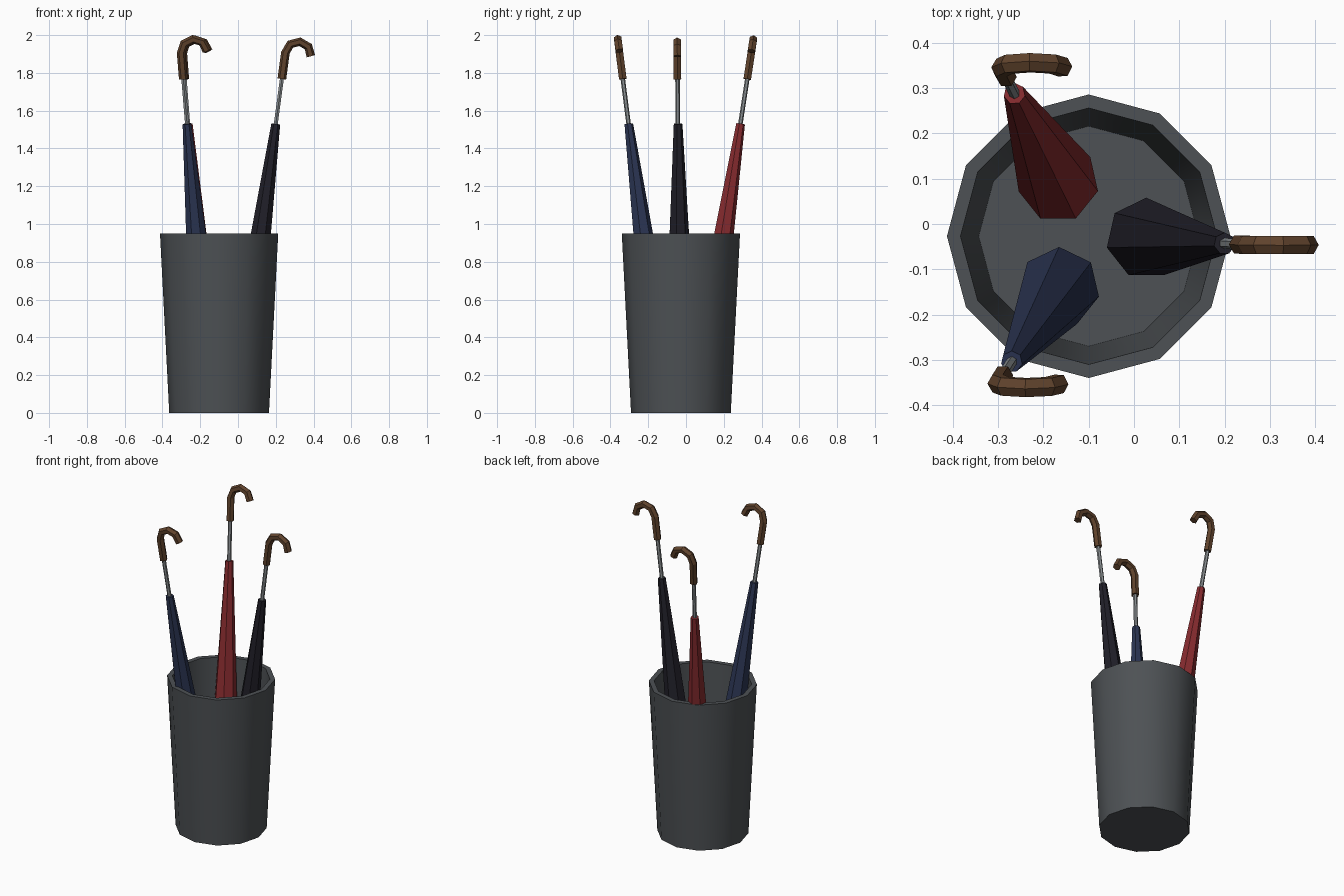
import bpy, bmesh, math
from mathutils import Vector, Matrix

if "Cube" in bpy.data.objects:
    bpy.data.objects.remove(bpy.data.objects["Cube"])


def material(name, rgb):
    m = bpy.data.materials.new(name)
    m.diffuse_color = (*rgb, 1)
    m.use_nodes = True
    m.node_tree.nodes["Principled BSDF"].inputs["Base Color"].default_value = m.diffuse_color
    return m


GREY = material("dark grey", (0.075, 0.083, 0.09))
STEEL = material("steel", (0.25, 0.27, 0.28))
WOOD = material("brown wood", (0.115, 0.055, 0.025))
RED = material("red cloth", (0.24, 0.024, 0.028))
BLUE = material("navy cloth", (0.024, 0.035, 0.085))
BLACK = material("black cloth", (0.015, 0.014, 0.022))


def make(name, rings, mat, matrix=Matrix(), closed=False):
    """Skin a list of vertex rings; cap the ends, or join last ring to first."""
    bm = bmesh.new()
    vs = [[bm.verts.new(p) for p in r] for r in rings]
    n = len(rings[0])
    for a, b in zip(vs, vs[1:]):
        for i in range(n):
            j = (i + 1) % n
            bm.faces.new((a[i], a[j], b[j], b[i]))
    bm.faces.new(vs[0])
    bm.faces.new(vs[-1])
    bmesh.ops.recalc_face_normals(bm, faces=bm.faces)
    me = bpy.data.meshes.new(name)
    bm.to_mesh(me)
    bm.free()
    me.materials.append(mat)
    ob = bpy.data.objects.new(name, me)
    ob.matrix_world = matrix
    bpy.context.collection.objects.link(ob)
    return ob


def lathe(profile, n):
    """Rings from (radius, z) pairs, first vertex towards +y."""
    return [[Vector((r * math.sin(2 * math.pi * i / n), r * math.cos(2 * math.pi * i / n), z))
             for i in range(n)] for r, z in profile]


def sweep(path, r, n):
    """Rings along a path lying in the local xz plane."""
    rings = []
    for k, p in enumerate(path):
        t = (path[min(k + 1, len(path) - 1)] - path[max(k - 1, 0)]).normalized()
        side = Vector((0, 1, 0))
        nrm = t.cross(side)
        rings.append([p + r * (math.cos(2 * math.pi * i / n) * nrm +
                               math.sin(2 * math.pi * i / n) * side) for i in range(n)])
    return rings


# Bucket: outer wall, rim, inner wall, floor
bucket = make("bucket", lathe([(0.264, 0), (0.313, 0.95), (0.283, 0.95), (0.243, 0.03)], 12),
              GREY, Matrix.Translation((-0.10, -0.027, 0)))
bpy.context.view_layer.objects.active = bucket
bucket.select_set(True)
bpy.ops.object.shade_smooth_by_angle(angle=math.radians(35))

# Umbrellas: canopy hem centre and canopy top centre
umbrellas = [
    ("black", BLACK, (0.027, -0.032, 0.25), (0.2, -0.043, 1.53)),
    ("red", RED, (-0.167, 0.092, 0.25), (-0.264, 0.288, 1.53)),
    ("navy", BLUE, (-0.165, -0.14, 0.25), (-0.27, -0.304, 1.53)),
]
HOOK_R = 0.068
for name, cloth, low, top in umbrellas:
    low, top = Vector(low), Vector(top)
    axis = top - low
    length = axis.length
    mat = Matrix.Translation(top) @ Vector((0, 0, 1)).rotation_difference(axis).to_matrix().to_4x4()
    # Folded canopy, closing towards the tip
    make(name + "_canopy", lathe([(0.02, -length - 0.12), (0.09, -length), (0.024, 0)], 7), cloth, mat)
    # Shaft with its tip on the bucket floor
    make(name + "_shaft", lathe([(0.012, -length - 0.2), (0.012, 0.26)], 6), STEEL, mat)
    # Grip and crook
    path = [Vector((0, 0, 0.24))]
    for a in (180, 135, 90, 45, 0):
        a = math.radians(a)
        path.append(Vector((HOOK_R * (1 + math.cos(a)), 0, 0.38 + HOOK_R * math.sin(a))))
    make(name + "_handle", sweep(path, 0.023, 6), WOOD, mat)
